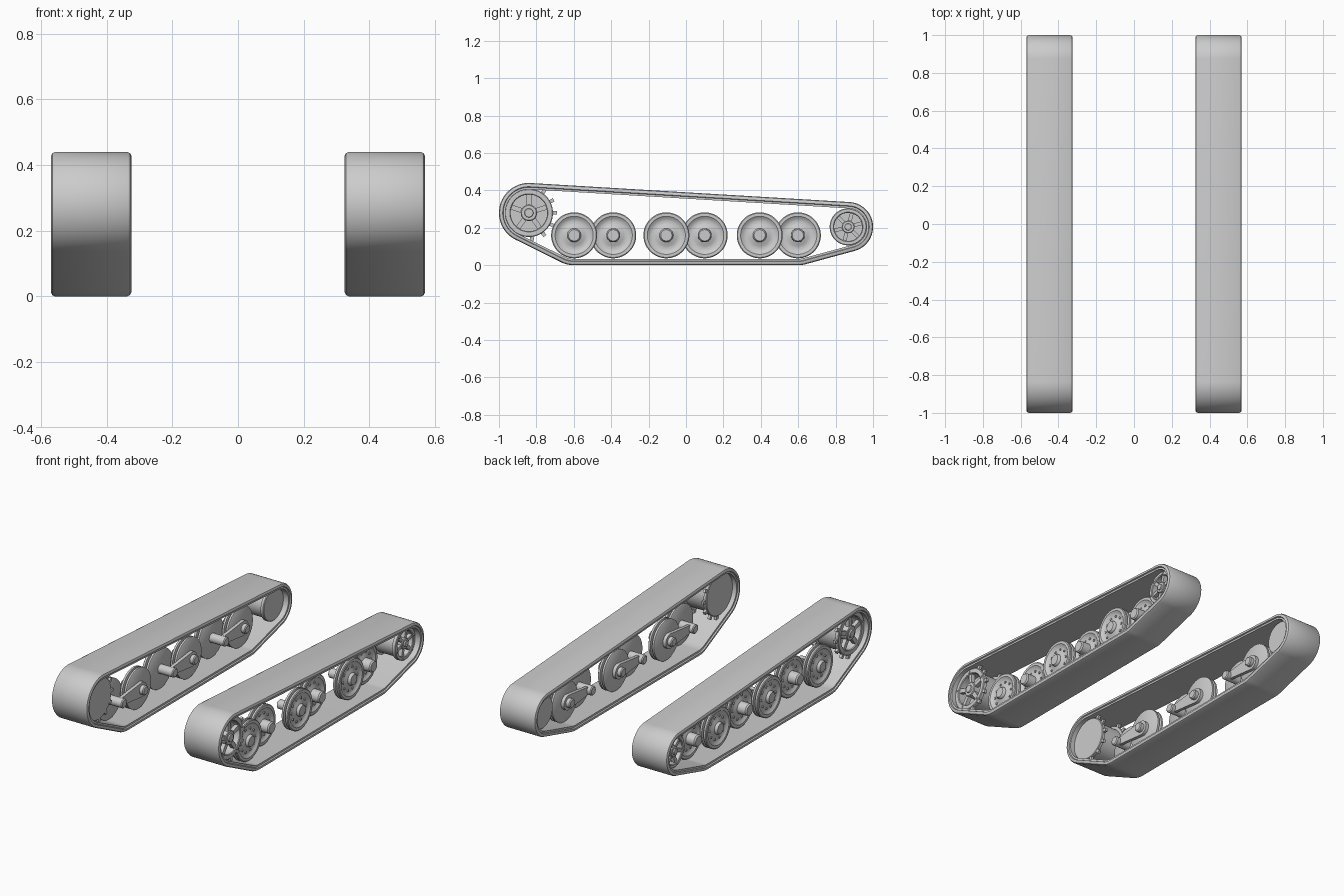
import bpy
import bmesh
from math import sin, cos, pi, radians
from mathutils import Matrix, Vector

cube = bpy.data.objects.get("Cube")
if cube:
    bpy.data.objects.remove(cube)

grey = bpy.data.materials.new("plain grey")
grey.use_nodes = True
grey.diffuse_color = (0.6, 0.6, 0.6, 1)
grey.node_tree.nodes["Principled BSDF"].inputs["Base Color"].default_value = (0.6, 0.6, 0.6, 1)


def finish(name, bm):
    """Turn the mesh into an object mirrored to the other side."""
    bmesh.ops.recalc_face_normals(bm, faces=bm.faces)
    mesh = bpy.data.meshes.new(name)
    bm.to_mesh(mesh)
    bm.free()
    mesh.materials.append(grey)
    obj = bpy.data.objects.new(name, mesh)
    bpy.context.collection.objects.link(obj)
    bpy.ops.object.select_all(action='DESELECT')
    obj.select_set(True)
    bpy.context.view_layer.objects.active = obj
    bpy.ops.object.shade_smooth_by_angle(angle=radians(35))
    obj.modifiers.new("other_side", 'MIRROR')
    return obj


def loft(bm, rings, closed=False):
    """Skin rings of points; cap the ends unless the section is closed."""
    rows = [[bm.verts.new(p) for p in ring] for ring in rings]
    pairs = list(zip(rows, rows[1:]))
    if closed:
        pairs.append((rows[-1], rows[0]))
    else:
        bm.faces.new(rows[0])
        bm.faces.new(rows[-1])
    n = len(rows[0])
    for a, b in pairs:
        for i in range(n):
            j = (i + 1) % n
            bm.faces.new((a[i], a[j], b[j], b[i]))


def hull(circles, x, inset=0, n=128):
    """Outline wrapped tightly round circles (y, z, radius)."""
    ring = []
    for i in range(n):
        a = 2 * pi * (i + 0.5) / n
        c, s = cos(a), sin(a)
        y, z, r = max(circles, key=lambda k: k[0] * c + k[1] * s + k[2])
        ring.append((x, y + (r - inset) * c, z + (r - inset) * s))
    return ring


def lathe(bm, y, z, profile, closed=False, n=40):
    """Turn a profile of (x, radius) round an axle."""
    loft(bm, [hull([(y, z, r)], x, n=n) for x, r in profile], closed)


def radial_box(bm, y, z, angle, x, r, size):
    """Box (width in x, radial length, thickness) set at a radius."""
    turn = Matrix.Translation((0, y, z)) @ Matrix.Rotation(angle, 4, 'X')
    place = Matrix.Translation((x, r, 0)) @ Matrix.Diagonal((*size, 1))
    bmesh.ops.create_cube(bm, size=1, matrix=turn @ place)


SPROCKET = (-0.84, 0.28)
IDLER = (0.867, 0.205)
AXLE_Z = 0.16
PAIRS = [(-0.598, -0.389), (-0.105, 0.1), (0.394, 0.598)]

# Track belt: a bevelled section swept round the wheels
path = [(*SPROCKET, 0.16), (*IDLER, 0.133), (-0.598, 0.16, 0.16), (0.598, 0.16, 0.16)]
half = [(0.337, 0), (0.329, 0.004), (0.325, 0.012), (0.325, 0.02), (0.333, 0.023), (0.333, 0.034)]
section = half + [(0.895 - x, d) for x, d in reversed(half)]
bm = bmesh.new()
loft(bm, [hull(path, x, d) for x, d in section], closed=True)
finish("track_belt", bm)

# Road wheels: grooved tyre, dished outer face, hub cap and bolts
WHEEL = [(0, 0.117), (0.004, 0.123), (0.016, 0.123), (0.019, 0.108), (0.026, 0.108),
         (0.029, 0.123), (0.041, 0.123), (0.045, 0.118), (0.045, 0.102), (0.036, 0.09),
         (0.031, 0.075), (0.034, 0.058), (0.041, 0.044), (0.043, 0.037)]


def road_wheel(name, y, x, hub_x):
    bm = bmesh.new()
    hub = [(hub_x - 0.008, 0.036), (hub_x, 0.03)]
    lathe(bm, y, AXLE_Z, [(x + a, r) for a, r in WHEEL] + hub)
    for i in range(10):
        a = 2 * pi * i / 10
        by, bz = y + 0.07 * cos(a), AXLE_Z + 0.07 * sin(a)
        lathe(bm, by, bz, [(x + 0.025, 0.007), (x + 0.038, 0.007)], n=8)
    finish(name, bm)


for k, (outer_y, inner_y) in enumerate(PAIRS, 1):
    road_wheel(f"outer_road_wheel_{k}", outer_y, 0.452, 0.512)
    road_wheel(f"inner_road_wheel_{k}", inner_y, 0.4, 0.505)

    # Suspension arm joining the two axles on the inner side
    bm = bmesh.new()
    ends = [(inner_y, AXLE_Z, 0.045), (outer_y, AXLE_Z, 0.022)]
    loft(bm, [hull(ends, x, n=32) for x in (0.378, 0.398)])
    lathe(bm, inner_y, AXLE_Z, [(0.352, 0.022), (0.357, 0.028), (0.402, 0.028)], n=24)
    lathe(bm, outer_y, AXLE_Z, [(0.352, 0.022), (0.357, 0.028), (0.455, 0.028)], n=24)
    finish(f"suspension_arm_{k}", bm)


def end_wheel(name, centre, radius, spokes, teeth, x_in, x_out):
    """Wheel with a plain inner disc and a spoked outer face."""
    y, z = centre
    bm = bmesh.new()
    # Inner disc and drum
    lathe(bm, y, z, [(x_in, radius - 0.004), (x_in + 0.004, radius), (x_in + 0.02, radius),
                     (x_in + 0.02, radius * 0.86), (x_out - 0.06, radius * 0.86)])
    # Outer rim
    r_in = radius * 0.76
    lathe(bm, y, z, [(x_out - 0.065, r_in), (x_out - 0.065, radius * 0.86), (x_out - 0.022, radius * 0.86),
                     (x_out - 0.022, radius), (x_out - 0.003, radius), (x_out, radius - 0.004),
                     (x_out, r_in + 0.004), (x_out - 0.004, r_in)], closed=True)
    # Hub with a stepped cap
    r = radius * 0.34
    lathe(bm, y, z, [(x_out - 0.07, r), (x_out - 0.004, r), (x_out, r * 0.9), (x_out, r * 0.55),
                     (x_out + 0.008, r * 0.5)], n=24)
    # Spokes and rim bolts
    for i in range(spokes):
        a = 2 * pi * (i + 0.25) / spokes
        radial_box(bm, y, z, a, x_out - 0.018, radius * 0.55, (0.024, radius * 0.5, radius * 0.2))
        radial_box(bm, y, z, a, x_out, radius * 0.86, (0.008, 0.011, 0.011))
    # Drive teeth on both toothed rings
    for i in range(teeth):
        for x in (x_in + 0.011, x_out - 0.011):
            radial_box(bm, y, z, 2 * pi * i / teeth, x, radius + 0.006, (0.016, 0.03, 0.02))
    finish(name, bm)


end_wheel("drive_sprocket", SPROCKET, 0.129, 5, 13, 0.36, 0.535)
end_wheel("idler_wheel", IDLER, 0.099, 6, 0, 0.365, 0.53)
